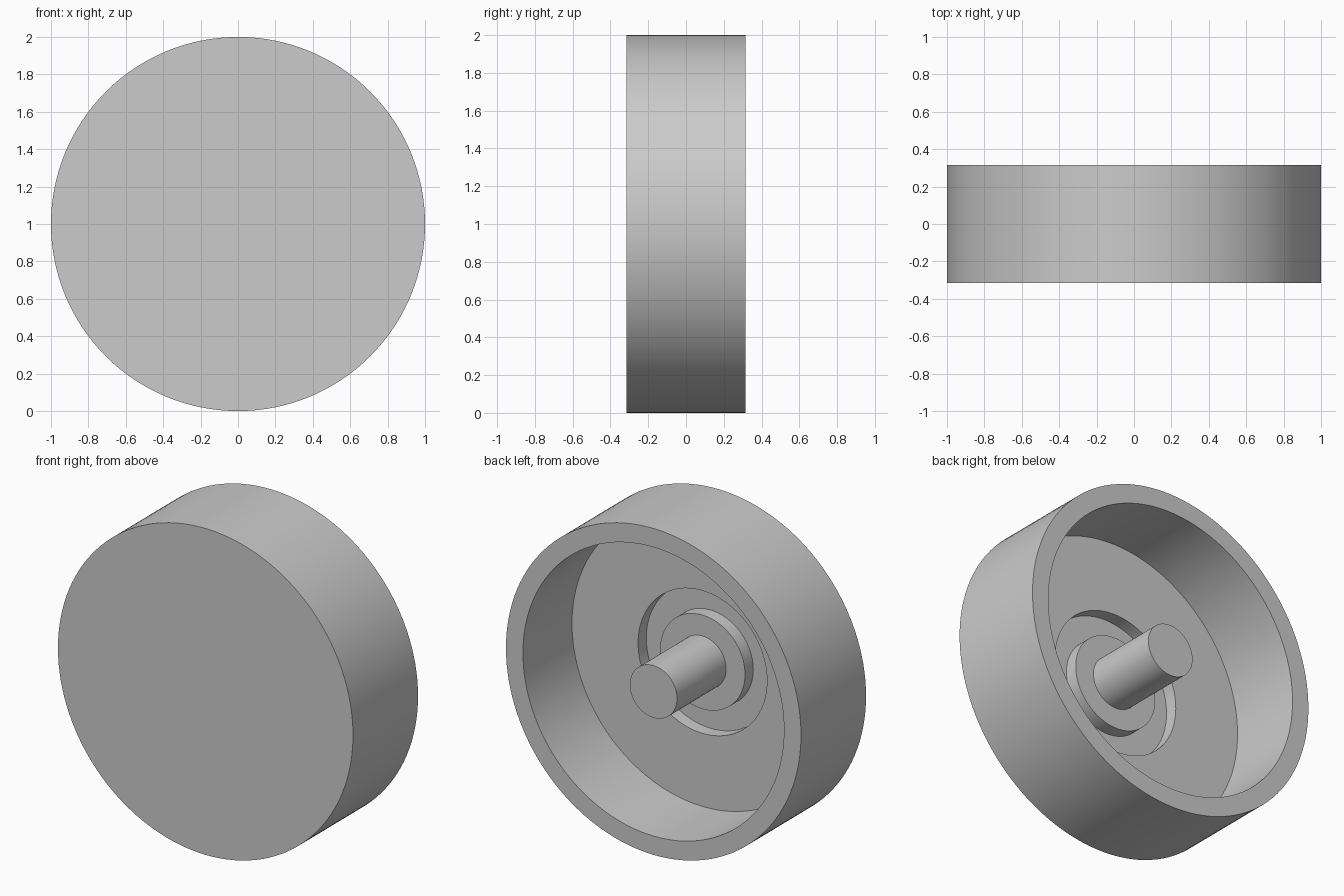
import bpy
import bmesh
from math import pi, radians
from mathutils import Vector

cube = bpy.data.objects.get("Cube")
if cube:
    bpy.data.objects.remove(cube, do_unlink=True)

SEGMENTS = 128
HALF = 0.315             # half the wheel width
FLOOR = -0.16            # inner face of the front disc
GROOVE = -0.24           # bottom of the ring groove
OUTER, INNER = 1.0, 0.885
GROOVE_R, BOSS_R, SHAFT_R = 0.437, 0.288, 0.16

# Plain grey material
grey = bpy.data.materials.new("plain_grey")
grey.use_nodes = True
colour = (0.6, 0.6, 0.6, 1)
grey.diffuse_color = colour
grey.node_tree.nodes["Principled BSDF"].inputs["Base Color"].default_value = colour

# Half section (radius, y): front disc, rim, floor, ring groove, boss, shaft
section = [
    (0, -HALF), (OUTER, -HALF), (OUTER, HALF), (INNER, HALF),
    (INNER, FLOOR), (GROOVE_R, FLOOR), (GROOVE_R, GROOVE),
    (BOSS_R, GROOVE), (BOSS_R, FLOOR), (SHAFT_R, FLOOR),
    (SHAFT_R, HALF), (0, HALF),
]

# Turn the section about the y axis through the wheel centre
bm = bmesh.new()
verts = [bm.verts.new((r, y, OUTER)) for r, y in section]
edges = [bm.edges.new(pair) for pair in zip(verts, verts[1:])]
bmesh.ops.spin(bm, geom=verts + edges, cent=Vector((0, 0, OUTER)),
               axis=Vector((0, 1, 0)), angle=2 * pi, steps=SEGMENTS)
bmesh.ops.remove_doubles(bm, verts=bm.verts, dist=0.0005)
bmesh.ops.recalc_face_normals(bm, faces=bm.faces)
mesh = bpy.data.meshes.new("wheel_with_shaft")
bm.to_mesh(mesh)
bm.free()
mesh.materials.append(grey)

wheel = bpy.data.objects.new("wheel_with_shaft", mesh)
bpy.context.collection.objects.link(wheel)
bpy.ops.object.select_all(action="DESELECT")
wheel.select_set(True)
bpy.context.view_layer.objects.active = wheel
bpy.ops.object.shade_smooth_by_angle(angle=radians(30))
